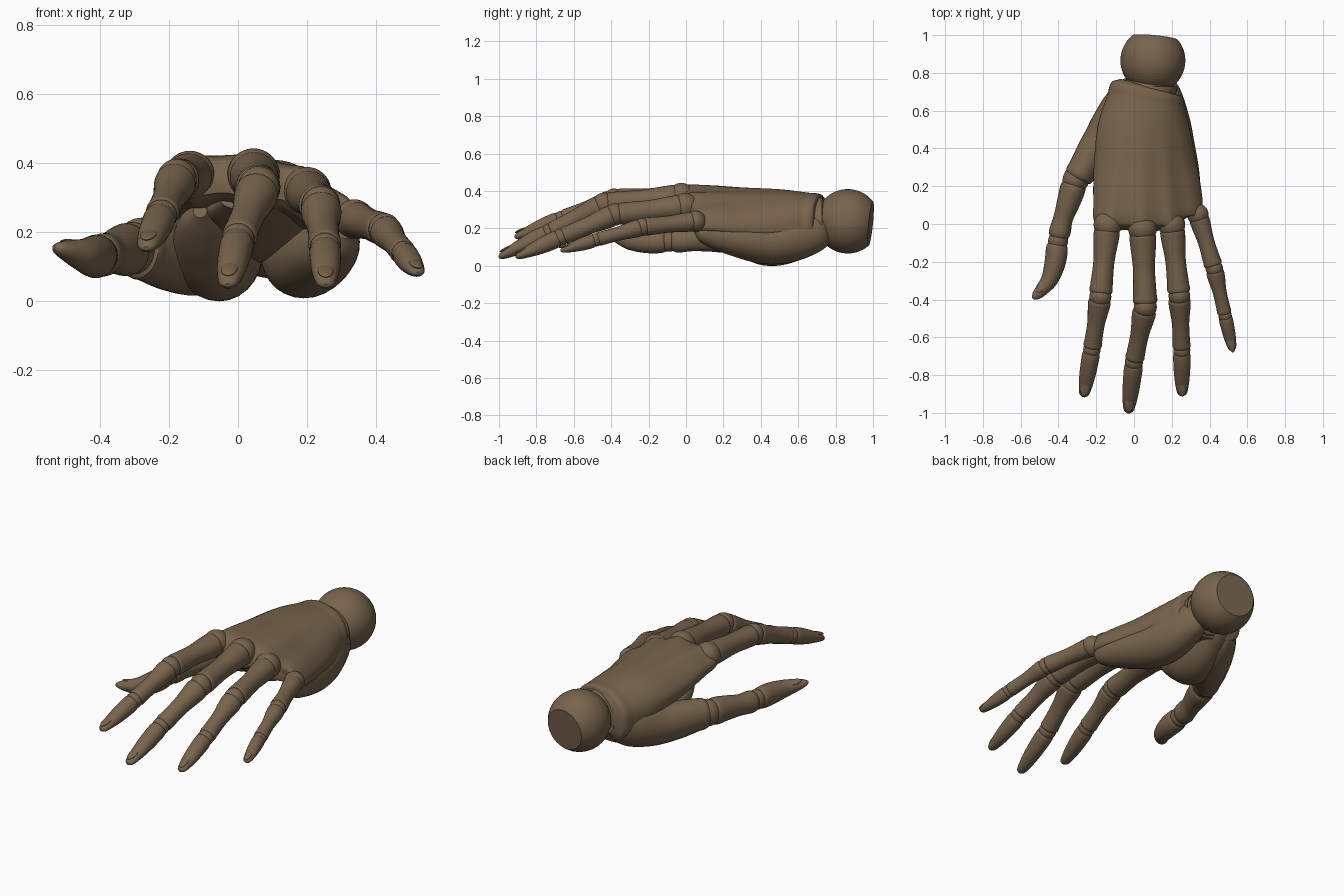
import bpy, bmesh, math
from mathutils import Vector, Matrix

if "Cube" in bpy.data.objects:
    bpy.data.objects.remove(bpy.data.objects["Cube"])

skin = bpy.data.materials.new("aged_brown")
skin.diffuse_color = (0.185, 0.127, 0.073, 1)
skin.use_nodes = True
skin.node_tree.nodes["Principled BSDF"].inputs["Base Color"].default_value = skin.diffuse_color


def finish(name, bm, angle=40):
    bmesh.ops.recalc_face_normals(bm, faces=bm.faces[:])
    me = bpy.data.meshes.new(name)
    bm.to_mesh(me)
    bm.free()
    me.materials.append(skin)
    me.shade_smooth()
    me.set_sharp_from_angle(angle=math.radians(angle))
    ob = bpy.data.objects.new(name, me)
    bpy.context.collection.objects.link(ob)
    return ob


def smooth_rows(rows, dist, n=6):
    """Hermite interpolation of number rows along the given distances."""
    rows = [Vector(r) for r in rows]
    last = len(rows) - 1
    slope = []
    for i in range(last + 1):
        a, b = max(i - 1, 0), min(i + 1, last)
        slope.append((rows[b] - rows[a]) / (dist[b] - dist[a]))
    out = []
    for i in range(last):
        d = dist[i + 1] - dist[i]
        for k in range(n):
            t = k / n
            out.append(rows[i] * (2*t**3 - 3*t*t + 1) + slope[i] * d * (t**3 - 2*t*t + t)
                       + rows[i+1] * (3*t*t - 2*t**3) + slope[i+1] * d * (t**3 - t*t))
    return out + [rows[-1]]


def skin_rings(name, rings):
    bm = bmesh.new()
    vr = [[bm.verts.new(p) for p in r] for r in rings]
    m = len(vr[0])
    for a, b in zip(vr, vr[1:]):
        for j in range(m):
            bm.faces.new((a[j], a[(j+1) % m], b[(j+1) % m], b[j]))
    bm.faces.new(vr[0])
    bm.faces.new(vr[-1])
    return finish(name, bm)


def limb(name, pts, up=(0, 0, 1), m=28):
    """Swept ellipse: rows are x, y, z, half width, half height."""
    dist = [0]
    for a, b in zip(pts, pts[1:]):
        dist.append(dist[-1] + (Vector(b[:3]) - Vector(a[:3])).length)
    rows = smooth_rows(pts, dist)
    rings = []
    for i, r in enumerate(rows):
        a, b = rows[max(i-1, 0)], rows[min(i+1, len(rows)-1)]
        t = (Vector(b[:3]) - Vector(a[:3])).normalized()
        side = t.cross(Vector(up)).normalized()
        nrm = side.cross(t)
        c = Vector(r[:3])
        rings.append([c + side * r[3] * math.cos(2*math.pi*j/m)
                      + nrm * r[4] * math.sin(2*math.pi*j/m) for j in range(m)])
    return skin_rings(name, rings)


def ellipsoid(name, c, size, rot=Matrix()):
    bm = bmesh.new()
    bmesh.ops.create_uvsphere(bm, u_segments=28, v_segments=18, radius=1)
    bm.transform(Matrix.Translation(c) @ rot @ Matrix.Diagonal((*size, 1)))
    return finish(name, bm)


def nail(name, a, b, f, lift, size, up=(0, 0, 1)):
    t = (b - a).normalized()
    s = t.cross(Vector(up)).normalized()
    n = s.cross(t)
    rot = Matrix((s, t, n)).transposed().to_4x4()
    ellipsoid(name, a.lerp(b, f) + n * lift, size, rot)


def phalanx(name, a, b, profile):
    """Bone shape from (fraction, half width, half height) rows."""
    limb(name, [(*a.lerp(b, f), w, h) for f, w, h in profile])


def bone(ra, rb):
    w = (ra + rb) * 0.45
    return [(.03, ra*.7, ra*.7), (.07, ra*.98, ra*.98), (.16, ra*1.02, ra), (.5, w, w*1.02),
            (.84, rb*1.02, rb*1.03), (.93, rb*1.04, rb), (.97, rb*.75, rb*.75)]


def tip(r):
    return [(.03, r*.7, r*.7), (.07, r*.98, r*.98), (.3, r, r), (.6, r*.9, r*.8),
            (.85, r*.7, r*.52), (.96, r*.5, r*.33), (1.0, r*.2, r*.12)]


# Fingers: knuckle, middle joint, end joint, tip, then joint radii
fingers = {
    "index": ((-.14, -.005, .362), (-.178, -.385, .352), (-.223, -.665, .248), (-.267, -.915, .152), (.074, .058, .046)),
    "middle": ((.045, -.025, .367), (.06, -.44, .327), (.0, -.73, .178), (-.03, -1.0, .045), (.076, .061, .048)),
    "ring": ((.2, -.005, .318), (.24, -.38, .274), (.253, -.67, .153), (.255, -.91, .045), (.071, .057, .045)),
    "little": ((.338, .05, .238), (.425, -.235, .207), (.482, -.485, .138), (.523, -.67, .08), (.057, .046, .036)),
}
for name, (k, p, d, e, (r0, r1, r2)) in fingers.items():
    k, p, d, e = map(Vector, (k, p, d, e))
    ellipsoid(name + "_knuckle", k, (r0, r0, r0))
    ellipsoid(name + "_middle_joint", p, (r1, r1, r1 * 1.05))
    ellipsoid(name + "_end_joint", d, (r2, r2, r2))
    phalanx(name + "_lower_bone", k, p, bone(r0 * .9, r1))
    phalanx(name + "_middle_bone", p, d, bone(r1, r2))
    phalanx(name + "_fingertip", d, e, tip(r2))
    nail(name + "_nail", d, e, .8, r2 * .52, (r2 * .5, .045, .008))

# Back of the hand: y, left x, right x, middle-line z at left/centre/right, half thickness
palm = [(-.03, -.14, .3, .325, .335, .25, .03), (.0, -.205, .355, .335, .345, .225, .062),
        (.1, -.215, .358, .325, .34, .21, .075), (.3, -.212, .328, .29, .325, .2, .085),
        (.5, -.19, .297, .26, .295, .205, .11), (.65, -.14, .268, .23, .255, .215, .135),
        (.715, -.115, .255, .225, .24, .22, .142), (.728, -.07, .215, .23, .24, .225, .115)]
knuckle_x = [f[0][0] for f in fingers.values()]
rings = []
for y, xl, xr, zl, zc, zr, h in smooth_rows(palm, [r[0] for r in palm], 8):
    ring = []
    fade = min(1, max(0, 1 - y / .7))
    for j in range(96):
        c, s = math.cos(2*math.pi*j/96), math.sin(2*math.pi*j/96)
        u = math.copysign(abs(c) ** .8, c)
        v = math.copysign(abs(s) ** .75, s)
        x = (xl + xr) / 2 + u * (xr - xl) / 2
        z = zc + (zr - zl) / 2 * u + ((zl + zr) / 2 - zc) * u * u + h * v
        # tendon ridges running to each knuckle, scalloped at the front edge
        front = max(0, 1 - (y + .03) / .2) ** 2
        for kx in knuckle_x:
            lx = .09 + (kx - .09) * (.5 + .5 * fade)
            bump = math.exp(-((x - lx) / .04) ** 2)
            z += (.014 * fade + .012 * front) * v * bump
            y_bump = -.035 * front * bump
            ring_y = y_bump if kx == knuckle_x[0] else ring_y + y_bump
        z -= .01 * front * max(0, v)
        ring.append((x, y + ring_y + .09 * max(0, u) ** 2 * fade - .04 * u * (1 - fade), z))
    rings.append(ring)
skin_rings("hand_back", rings)

# Fleshy pads under the palm
limb("little_side_pad", [(.15, .74, .2, .06, .08), (.165, .69, .18, .085, .105), (.18, .55, .14, .115, .122),
                         (.2, .42, .125, .12, .115), (.25, .25, .145, .1, .09), (.3, .1, .18, .055, .06),
                         (.31, .05, .2, .02, .02)])
limb("thumb_side_pad", [(.03, .74, .2, .06, .08), (.0, .68, .175, .08, .1), (-.04, .52, .135, .11, .128),
                        (-.07, .4, .13, .115, .122), (-.1, .27, .18, .09, .085), (-.11, .17, .23, .06, .05),
                        (-.11, .11, .26, .02, .02)])
limb("palm_pad", [(.06, .7, .2, .08, .09), (.06, .4, .2, .14, .08), (.05, .15, .255, .15, .05), (.05, .03, .29, .1, .03)])

# Thumb
limb("thumb_base", [(-.02, .75, .21, .04, .06), (-.04, .7, .195, .075, .1), (-.075, .61, .165, .105, .125),
                    (-.125, .49, .14, .12, .125), (-.2, .39, .14, .1, .11), (-.27, .29, .15, .08, .092),
                    (-.295, .25, .152, .074, .085), (-.303, .235, .152, .05, .06)])
ellipsoid("thumb_knuckle", (-.308, .235, .153), (.07, .07, .076))
limb("thumb_lower_bone", [(-.312, .225, .152, .045, .055), (-.32, .2, .15, .066, .076), (-.345, .12, .146, .062, .07),
                          (-.375, .03, .138, .052, .06), (-.395, -.05, .133, .057, .062), (-.402, -.08, .132, .042, .048)])
ellipsoid("thumb_joint", (-.402, -.09, .132), (.053, .053, .057))
limb("thumb_tip", [(-.404, -.1, .132, .042, .045), (-.407, -.12, .131, .056, .06), (-.417, -.2, .129, .056, .062),
                   (-.445, -.29, .132, .046, .05), (-.49, -.35, .144, .034, .033), (-.522, -.382, .153, .022, .018),
                   (-.535, -.394, .157, .006, .006)])
nail("thumb_nail", Vector((-.43, -.27, .132)), Vector((-.53, -.39, .157)), .55, .024, (.022, .04, .008), (-.3, 0, 1))

# Wrist ball with a flat cut at the back and a collar in front
limb("wrist_collar", [(.085, .66, .235, .13, .13), (.085, .73, .235, .145, .13), (.087, .745, .235, .13, .115)])
bm = bmesh.new()
bmesh.ops.create_uvsphere(bm, u_segments=48, v_segments=32, radius=.172)
n = Vector((.1, 1, -.1)).normalized()
bmesh.ops.bisect_plane(bm, geom=bm.verts[:] + bm.edges[:] + bm.faces[:],
                       plane_co=n * .124, plane_no=n, clear_outer=True)
bmesh.ops.holes_fill(bm, edges=[e for e in bm.edges if e.is_boundary])
bm.transform(Matrix.Translation((.1, .865, .238)))
finish("wrist_ball", bm, 30)
